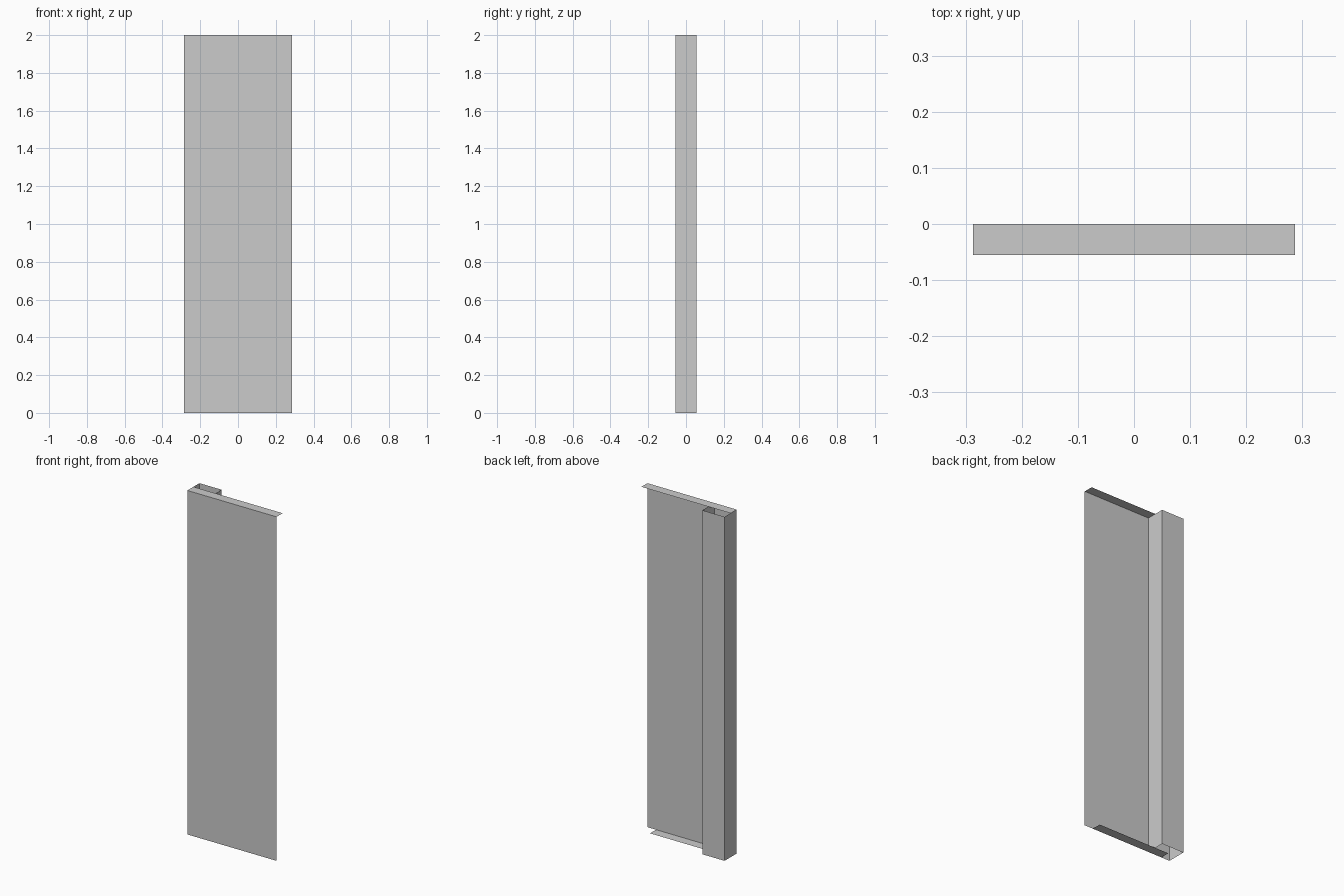
import bpy, bmesh

if "Cube" in bpy.data.objects:
    bpy.data.objects.remove(bpy.data.objects["Cube"])

W, D, H = 0.287, 0.0555, 2.0   # half width, half depth, height
POST = -0.144                  # inner edge of the side channel


def sheet(name, path, direction):
    """Folded zero-thickness sheet: a polyline swept along a direction."""
    bm = bmesh.new()
    vs = [bm.verts.new(p) for p in path]
    edges = [bm.edges.new(pair) for pair in zip(vs, vs[1:])]
    ext = bmesh.ops.extrude_edge_only(bm, edges=edges)["geom"]
    moved = [g for g in ext if isinstance(g, bmesh.types.BMVert)]
    bmesh.ops.translate(bm, verts=moved, vec=direction)
    bmesh.ops.recalc_face_normals(bm, faces=bm.faces)
    mesh = bpy.data.meshes.new(name)
    bm.to_mesh(mesh)
    bm.free()
    ob = bpy.data.objects.new(name, mesh)
    bpy.context.collection.objects.link(ob)
    return ob


# Front plate folded around into the hollow side channel
sheet("folded_panel",
      [(W, -D, 0), (-W, -D, 0), (-W, D, 0), (POST, D, 0), (POST, -D, 0)],
      (0, 0, H))

# Top flange over the full width, bottom flange notched at both ends
for name, z, half in (("top_flange", H, W), ("bottom_flange", 0, W - D)):
    sheet(name, [(-half, -D, z), (half, -D, z)], (0, D, 0))
